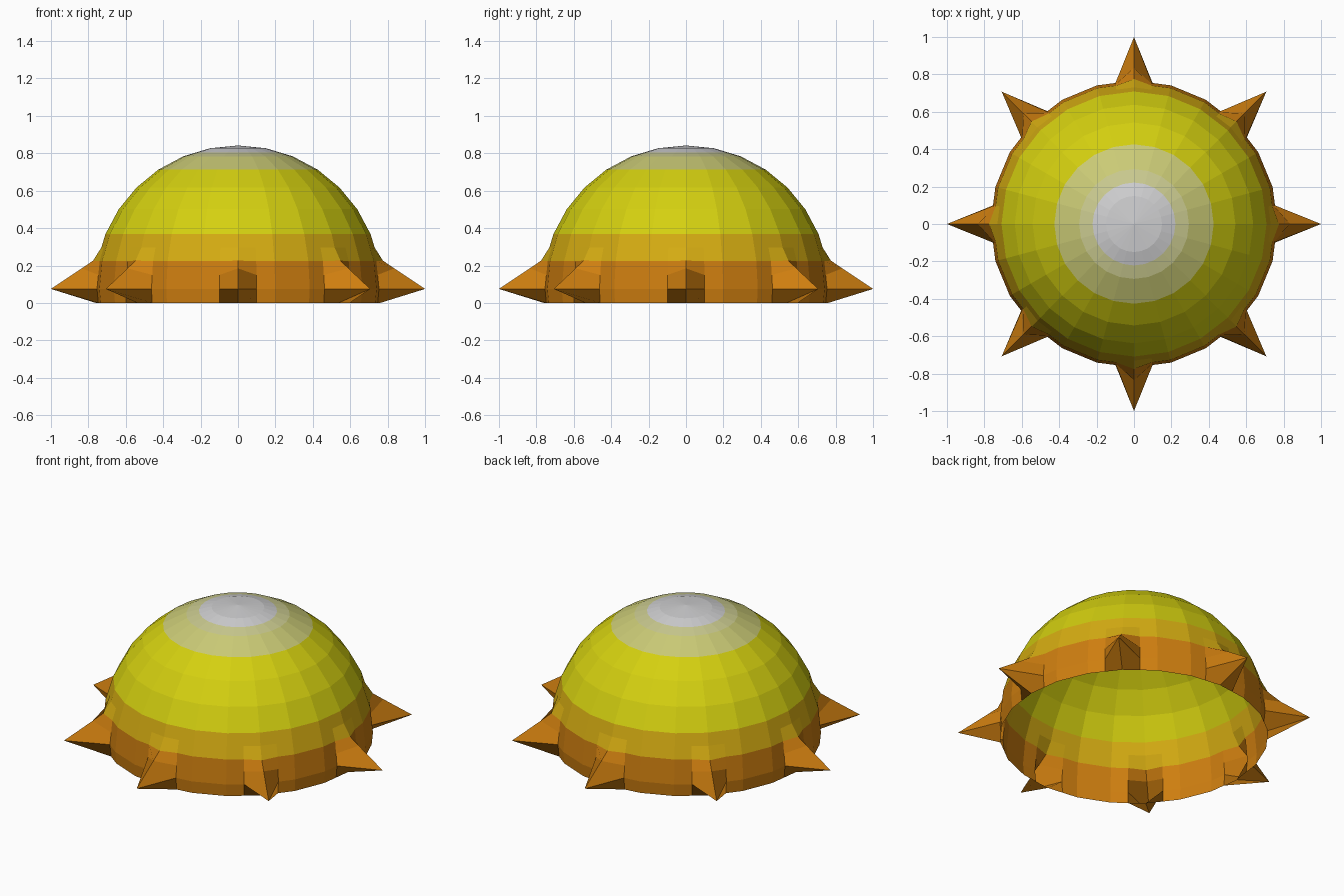
import bpy, bmesh, math

if "Cube" in bpy.data.objects:
    bpy.data.objects.remove(bpy.data.objects["Cube"])

R = 0.767                                   # dome radius
HALF = R * math.sin(math.radians(11.25)) / 2  # half a sphere ring
MID = HALF                                  # equator height above the floor


def ring_z(i):
    """Height of the sphere ring i steps above the equator."""
    return MID + R * math.sin(math.radians(11.25 * i))


# Colour bands: lower limit, name, linear colour
bands = [
    ((ring_z(6) + ring_z(7)) / 2, "white", (0.62, 0.62, 0.63)),
    (ring_z(6), "pale cream", (0.60, 0.60, 0.28)),
    (ring_z(5), "cream", (0.59, 0.59, 0.18)),
    (ring_z(2), "yellow", (0.66, 0.63, 0.005)),
    (ring_z(1), "amber", (0.66, 0.41, 0.006)),
    (-1.0, "orange", (0.62, 0.21, 0.005)),
]

# Dome: low-poly sphere, split once, open below the floor line
bm = bmesh.new()
bmesh.ops.create_uvsphere(bm, u_segments=24, v_segments=16, radius=R)
bmesh.ops.subdivide_edges(bm, edges=bm.edges[:], cuts=1, use_grid_fill=True)
for v in bm.verts:
    v.co.z += MID
bmesh.ops.delete(bm, geom=[v for v in bm.verts if v.co.z < -0.01], context='VERTS')

# Colour by height, before the spikes move anything
for f in bm.faces:
    z = f.calc_center_median().z
    f.material_index = next(i for i, b in enumerate(bands) if z > b[0])

# Spikes: pull out the vertices on eight directions (old height, new radius, new height)
pulls = [(MID, 1.0, MID), (MID + HALF, 0.835, 0.185), (MID + 2 * HALF, 0.775, 0.226)]
for v in bm.verts:
    a = math.degrees(math.atan2(v.co.y, v.co.x))
    if abs(a / 45 - round(a / 45)) > 0.02:
        continue
    for old, rad, new in pulls:
        if abs(v.co.z - old) < 0.01:
            t = math.radians(45 * round(a / 45))
            v.co = (rad * math.cos(t), rad * math.sin(t), new)
            break

low = min(v.co.z for v in bm.verts)
for v in bm.verts:
    v.co.z -= low
bmesh.ops.recalc_face_normals(bm, faces=bm.faces[:])
if sum(f.normal.dot(f.calc_center_median()) for f in bm.faces) < 0:
    bmesh.ops.reverse_faces(bm, faces=bm.faces[:])

mesh = bpy.data.meshes.new("spiked_dome")
bm.to_mesh(mesh)
bm.free()
for _, name, col in bands:
    mat = bpy.data.materials.new(name)
    mat.diffuse_color = (*col, 1)
    mat.use_nodes = True
    mat.node_tree.nodes["Principled BSDF"].inputs["Base Color"].default_value = mat.diffuse_color
    mesh.materials.append(mat)
bpy.context.collection.objects.link(bpy.data.objects.new("spiked_dome", mesh))
